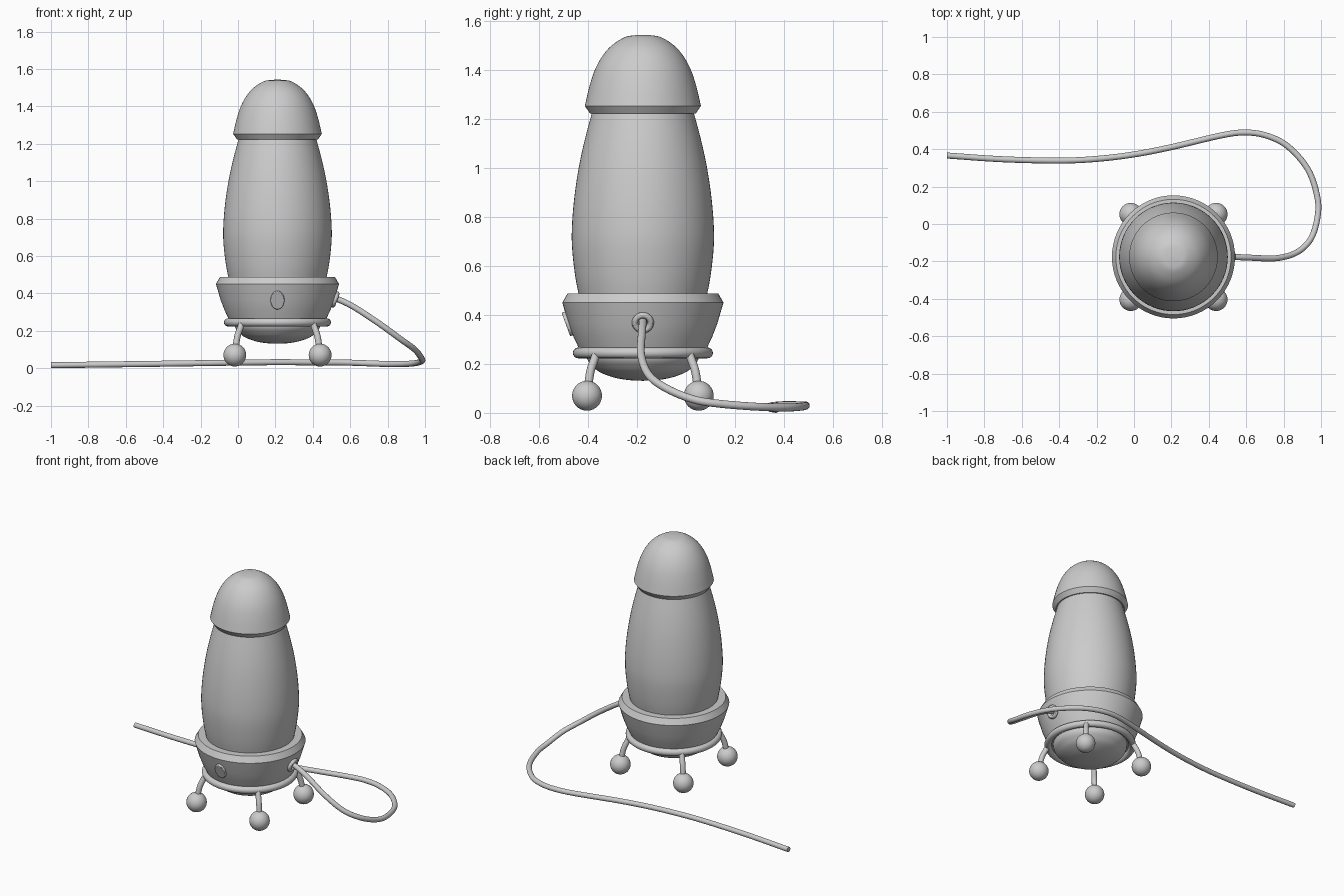
import bpy, bmesh, math
from mathutils import Vector

if "Cube" in bpy.data.objects:
    bpy.data.objects.remove(bpy.data.objects["Cube"])

CX, CY = 0.211, -0.176          # lamp axis
grey = bpy.data.materials.new("plain grey")
grey.diffuse_color = (0.6, 0.6, 0.6, 1)
grey.use_nodes = True
grey.node_tree.nodes["Principled BSDF"].inputs["Base Color"].default_value = grey.diffuse_color


def finish(ob, name, angle=30):
    ob.name = name
    ob.data.materials.append(grey)
    bpy.ops.object.select_all(action='DESELECT')
    ob.select_set(True)
    bpy.context.view_layer.objects.active = ob
    bpy.ops.object.shade_smooth_by_angle(angle=math.radians(angle))
    return ob


def smooth_points(pts, n=4):
    """Catmull-Rom curve through the points."""
    p = [Vector(q) for q in pts]
    p = [2 * p[0] - p[1]] + p + [2 * p[-1] - p[-2]]
    out = []
    for a, b, c, d in zip(p, p[1:], p[2:], p[3:]):
        for i in range(n):
            t = i / n
            out.append(0.5 * (2 * b + (c - a) * t + (2 * a - 5 * b + 4 * c - d) * t * t
                              + (3 * b - a - 3 * c + d) * t ** 3))
    return out + [p[-2]]


def lathe(name, profile, segs=64):
    """Spin a (radius, height) profile, listed bottom to top, round the lamp axis."""
    bm = bmesh.new()
    rings = []
    for r, z in profile:
        if r < 1e-4:
            rings.append([bm.verts.new((CX, CY, z))])
        else:
            rings.append([bm.verts.new((CX + r * math.cos(math.tau * i / segs),
                                        CY + r * math.sin(math.tau * i / segs), z))
                          for i in range(segs)])
    for lo, hi in zip(rings, rings[1:]):
        for i in range(segs):
            j = (i + 1) % segs
            if len(lo) == 1:
                bm.faces.new((lo[0], hi[j], hi[i]))
            elif len(hi) == 1:
                bm.faces.new((lo[i], lo[j], hi[0]))
            else:
                bm.faces.new((lo[i], lo[j], hi[j], hi[i]))
    bmesh.ops.recalc_face_normals(bm, faces=bm.faces)
    me = bpy.data.meshes.new(name)
    bm.to_mesh(me)
    bm.free()
    ob = bpy.data.objects.new(name, me)
    bpy.context.collection.objects.link(ob)
    return finish(ob, name)


def tube(name, pts, radius, res=6):
    """Round tube along a smooth path."""
    cu = bpy.data.curves.new(name, 'CURVE')
    cu.dimensions = '3D'
    cu.bevel_depth = radius
    cu.bevel_resolution = res
    cu.use_fill_caps = True
    sp = cu.splines.new('POLY')
    path = smooth_points(pts, 6)
    sp.points.add(len(path) - 1)
    for p, co in zip(sp.points, path):
        p.co = (*co, 1)
    ob = bpy.data.objects.new(name, cu)
    bpy.context.collection.objects.link(ob)
    bpy.ops.object.select_all(action='DESELECT')
    ob.select_set(True)
    bpy.context.view_layer.objects.active = ob
    bpy.ops.object.convert(target='MESH')
    return finish(bpy.context.view_layer.objects.active, name, 40)


# Cap with bevelled lower rim
dome = smooth_points([(0.237, 1.253), (0.219, 1.33), (0.196, 1.40), (0.165, 1.457),
                      (0.127, 1.50), (0.075, 1.533), (0.035, 1.541), (0, 1.543)])
lathe("cap", [(0, 1.222), (0.216, 1.222)] + [tuple(p) for p in dome])

# Glass body
glass = smooth_points([(0.257, 0.46), (0.275, 0.55), (0.288, 0.66), (0.290, 0.75),
                       (0.281, 0.87), (0.262, 1.0), (0.236, 1.12), (0.205, 1.235)])
lathe("glass_body", [tuple(p) for p in glass])

# Flared base collar
lathe("base_collar", [(0, 0.245), (0.252, 0.245), (0.283, 0.31), (0.304, 0.365), (0.329, 0.45),
                      (0.308, 0.487), (0.25, 0.487)])

# Rounded underside
bowl = smooth_points([(0, 0.131), (0.06, 0.134), (0.12, 0.145), (0.175, 0.166),
                      (0.205, 0.19), (0.225, 0.215), (0.232, 0.245)])
lathe("base_bowl", [tuple(p) for p in bowl])

# Ring carrying the legs
bpy.ops.mesh.primitive_torus_add(major_radius=0.264, minor_radius=0.022, major_segments=64,
                                 minor_segments=16, location=(CX, CY, 0.245))
finish(bpy.context.object, "leg_ring")

# Four legs with ball feet
for sx, side in ((-1, "left"), (1, "right")):
    for sy, end in ((-1, "front"), (1, "back")):
        at = lambda d, z: (CX + sx * d, CY + sy * d, z)
        tube(f"{end}_{side}_leg", [at(0.186, 0.25), at(0.199, 0.215), at(0.215, 0.165),
                                   at(0.227, 0.08)], 0.017)
        bpy.ops.mesh.primitive_uv_sphere_add(segments=32, ring_count=16, radius=0.061,
                                             location=at(0.228, 0.070))
        finish(bpy.context.object, f"{end}_{side}_foot")

# Oval switch on the front, lying on the sloped collar
bpy.ops.mesh.primitive_cylinder_add(vertices=40, radius=1, depth=2,
                                    location=(CX, CY - 0.303, 0.365),
                                    rotation=(math.radians(90 + 20), 0, 0))
switch = bpy.context.object
switch.scale = (0.037, 0.051, 0.012)
bpy.ops.object.transform_apply(location=False, rotation=False, scale=True)
bev = switch.modifiers.new("soft edge", 'BEVEL')
bev.width, bev.segments = 0.004, 2
finish(switch, "switch")

# Cable grommet on the right side
bpy.ops.mesh.primitive_torus_add(major_radius=0.032, minor_radius=0.013, major_segments=32,
                                 minor_segments=12, location=(CX + 0.308, CY, 0.368),
                                 rotation=(0, math.radians(110), 0))
finish(bpy.context.object, "cable_grommet")

# Cable sweeping down and round behind the lamp
tube("cable", [(0.47, CY, 0.385), (0.53, CY, 0.37), (0.62, -0.180, 0.327), (0.76, -0.183, 0.235),
               (0.87, -0.152, 0.155), (0.945, -0.08, 0.100), (0.98, 0.03, 0.055),
               (0.981, 0.14, 0.037), (0.93, 0.292, 0.025), (0.82, 0.417, 0.022),
               (0.70, 0.475, 0.026), (0.58, 0.489, 0.030), (0.45, 0.470, 0.031),
               (0.2, 0.411, 0.032), (0, 0.372, 0.030), (-0.2, 0.348, 0.027),
               (-0.4, 0.339, 0.024), (-0.7, 0.346, 0.020), (-1.0, 0.366, 0.016)], 0.016)
